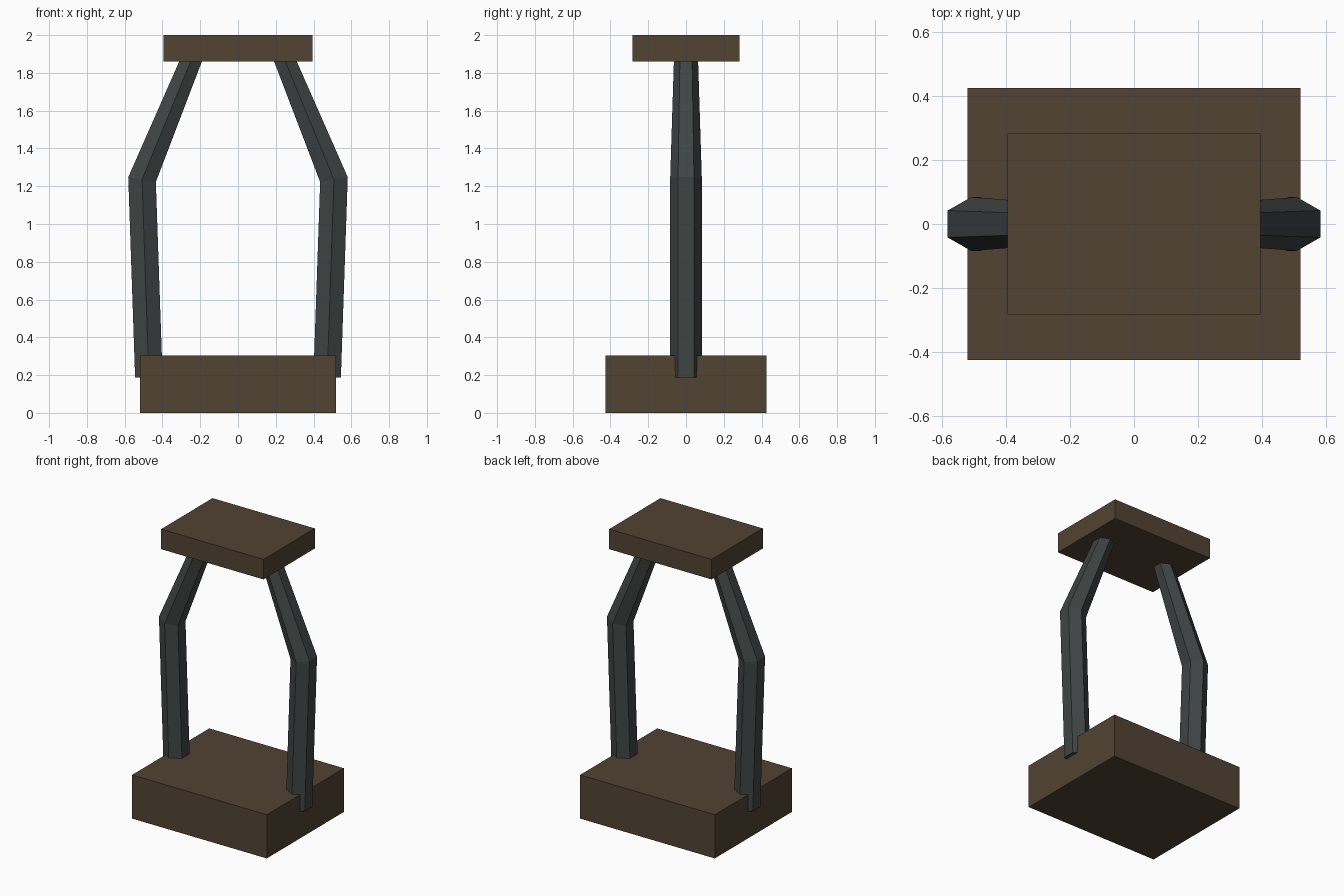
import bpy, bmesh, math
from mathutils import Vector

if "Cube" in bpy.data.objects:
    bpy.data.objects.remove(bpy.data.objects["Cube"])


def material(name, rgb):
    m = bpy.data.materials.new(name)
    m.diffuse_color = (*rgb, 1)
    m.use_nodes = True
    m.node_tree.nodes["Principled BSDF"].inputs["Base Color"].default_value = m.diffuse_color
    return m


wood = material("brown_wood", (0.085, 0.056, 0.033))
metal = material("dark_metal", (0.05, 0.06, 0.058))


def finish(name, bm, mat):
    bmesh.ops.recalc_face_normals(bm, faces=bm.faces)
    mesh = bpy.data.meshes.new(name)
    bm.to_mesh(mesh)
    bm.free()
    mesh.materials.append(mat)
    obj = bpy.data.objects.new(name, mesh)
    bpy.context.collection.objects.link(obj)
    return obj


def block(name, sx, sy, z0, z1):
    bm = bmesh.new()
    bmesh.ops.create_cube(bm, size=1)
    for v in bm.verts:
        v.co = Vector((v.co.x * sx, v.co.y * sy, z0 + (v.co.z + 0.5) * (z1 - z0)))
    finish(name, bm, wood)


def bent_bar(name, side, path):
    # hexagonal rings along the path: (x, z, radius, tilt, widening at the mitre)
    bm = bmesh.new()
    rings = []
    for x, z, r, tilt, wide in path:
        ring = []
        for i in range(6):
            a = math.radians(90 + 60 * i)
            u, y = r * wide * math.cos(a), r * math.sin(a)
            ring.append(bm.verts.new((side * (x + u * math.cos(tilt)), y,
                                      z + u * math.sin(tilt))))
        rings.append(ring)
    for a, b in zip(rings, rings[1:]):
        for i in range(6):
            j = (i + 1) % 6
            bm.faces.new((a[i], a[j], b[j], b[i]))
    bm.faces.new(rings[0])
    bm.faces.new(rings[-1])
    finish(name, bm, metal)


# Wooden base and top plate
block("base", 1.04, 0.85, 0, 0.305)
block("top_plate", 0.79, 0.566, 1.86, 2.0)

# Pair of bent uprights, ends sunk into the wood
path = [(0.472, 0.19, 0.084, math.radians(-2), 1.0),
        (0.508, 1.235, 0.084, math.radians(10), 1.02),
        (0.222, 1.93, 0.062, math.radians(22), 1.0)]
bent_bar("right_upright", 1, path)
bent_bar("left_upright", -1, path)
